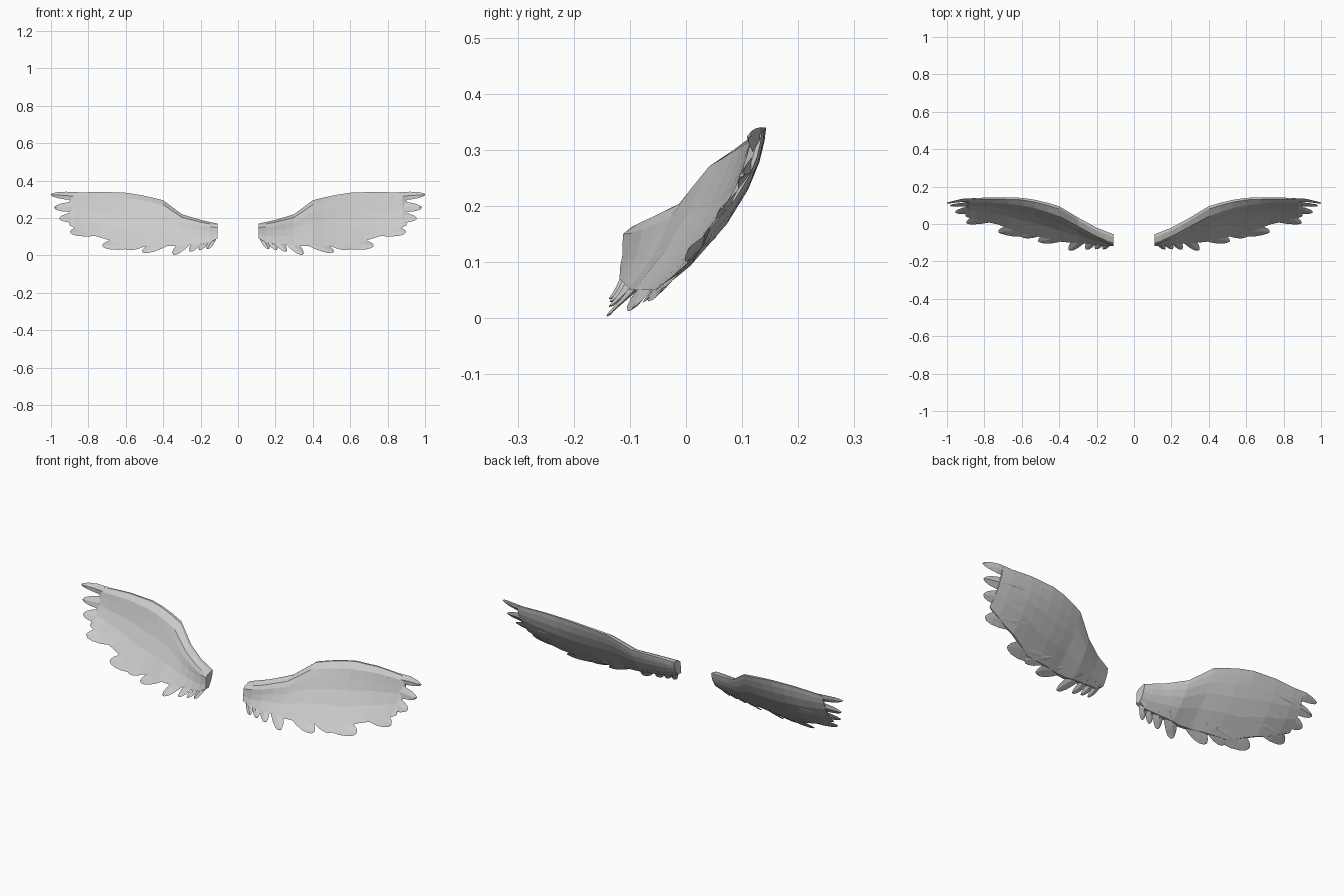
import bpy
import bmesh
from mathutils import Vector

default_cube = bpy.data.objects.get("Cube")
if default_cube:
    bpy.data.objects.remove(default_cube, do_unlink=True)

# One pale grey for the whole pair
grey = bpy.data.materials.new("pale grey")
grey.use_nodes = True
grey.diffuse_color = (0.6, 0.6, 0.6, 1)
shader = next(n for n in grey.node_tree.nodes if n.type == "BSDF_PRINCIPLED")
shader.inputs["Base Color"].default_value = (0.6, 0.6, 0.6, 1)
shader.inputs["Roughness"].default_value = 0.8

# Span stations: x, leading z, leading y, trailing z, trailing y, thickness
STATIONS = [
    (.11, .17, -.055, .05, -.125, .055),
    (.20, .19, -.02, .03, -.13, .052),
    (.30, .22, .035, .01, -.137, .05),
    (.40, .295, .095, .015, -.12, .05),
    (.50, .32, .125, .015, -.095, .042),
    (.60, .335, .14, .03, -.07, .036),
    (.73, .34, .143, .05, -.04, .03),
    (.83, .337, .14, .10, .0, .025),
    (.90, .33, .135, .13, .01, .02),
    (1.0, .33, .115, .20, .06, .014),
]
# Lower edge of the solid body, before the loose feather ends
BODY_EDGE = [(.11, .09), (.15, .07), (.34, .05), (.6, .05), (.7, .085), (.8, .115), (.9, .16)]
# Thickness along the chord, and camber along the span
CHORD = [(0, .3), (.1, 1), (.25, .95), (.5, .7), (.75, .45), (1, .15)]
CAMBER = [(.11, .015), (.3, .03), (.7, .042), (1, .02)]
# Feathers: base x, base z, tip x, tip z, width
FEATHERS = [
    (.80, .312, 1.0, .325, .044),
    (.77, .265, .982, .255, .058),
    (.74, .21, .955, .198, .062),
    (.69, .145, .897, .125, .068),
    (.52, .075, .725, .052, .066),
    (.47, .085, .60, .036, .05),
    (.38, .075, .512, .02, .05),
    (.26, .09, .348, .006, .05),
    (.20, .095, .258, .022, .042),
    (.16, .095, .207, .03, .036),
    (.13, .095, .165, .035, .034),
]


def lerp_rows(rows, x):
    """Values of a table at x, clamped at both ends."""
    x = min(max(x, rows[0][0]), rows[-1][0])
    for a, b in zip(rows, rows[1:]):
        if x <= b[0]:
            f = (x - a[0]) / (b[0] - a[0])
            return [p + (q - p) * f for p, q in zip(a[1:], b[1:])]


def surface(x, z, depth):
    """Point on the curved wing; depth 0 is the back, 1 the front."""
    lead_z, lead_y, trail_z, trail_y, thick = lerp_rows(STATIONS, x)
    v = (lead_z - z) / (lead_z - trail_z)
    w = min(max(v, 0), 1)
    y = lead_y + (trail_y - lead_y) * v
    y += lerp_rows(CAMBER, x)[0] * 4 * w * (1 - w)
    return Vector((x, y - depth * thick * lerp_rows(CHORD, w)[0], z))


def loft(name, rings, side):
    """Skin closed rings, cap both ends and place on one side."""
    bm = bmesh.new()
    rows = [[bm.verts.new((p.x * side, p.y, p.z)) for p in ring] for ring in rings]
    count = len(rows[0])
    for a, b in zip(rows, rows[1:]):
        for i in range(count):
            j = (i + 1) % count
            bm.faces.new((a[i], a[j], b[j], b[i]))
    bm.faces.new(rows[0])
    bm.faces.new(rows[-1])
    bmesh.ops.recalc_face_normals(bm, faces=bm.faces)
    mesh = bpy.data.meshes.new(name)
    bm.to_mesh(mesh)
    bm.free()
    mesh.materials.append(grey)
    obj = bpy.data.objects.new(name, mesh)
    bpy.context.collection.objects.link(obj)


def body_rings():
    spans = [.11, .15, .2, .25, .3, .34, .4, .46, .53, .6, .67, .73, .79, .84, .88, .9]
    rings = []
    for x in spans:
        top = lerp_rows(STATIONS, x)[0]
        low = lerp_rows(BODY_EDGE, x)[0]
        heights = [top + (low - top) * f for f in (0, .1, .25, .45, .7, 1)]
        swell = .4 if x == spans[-1] else 1
        back = [surface(x, z, 0) for z in heights]
        front = [surface(x, z, swell) for z in reversed(heights)]
        rings.append(back + front)
    return rings


def feather_rings(base_x, base_z, tip_x, tip_z, width):
    axis = Vector((tip_x - base_x, tip_z - base_z))
    across = Vector((-axis.y, axis.x)).normalized() * width / 2
    rings = []
    for t, size in ((0, .9), (.3, 1), (.6, .95), (.82, .72), (.95, .42), (1, .12)):
        mid = Vector((base_x, base_z)) + axis * t
        upper, lower = mid + across * size, mid - across * size
        rings.append([
            surface(upper.x, upper.y, .5),
            surface(mid.x, mid.y, .02),
            surface(lower.x, lower.y, .5),
            surface(mid.x, mid.y, .95),
        ])
    return rings


# Both wings: a solid body with a fan of feather ends
for label, side in (("left", 1), ("right", -1)):
    loft(f"{label}_wing_body", body_rings(), side)
    for number, feather in enumerate(FEATHERS, 1):
        loft(f"{label}_feather_{number}", feather_rings(*feather), side)
